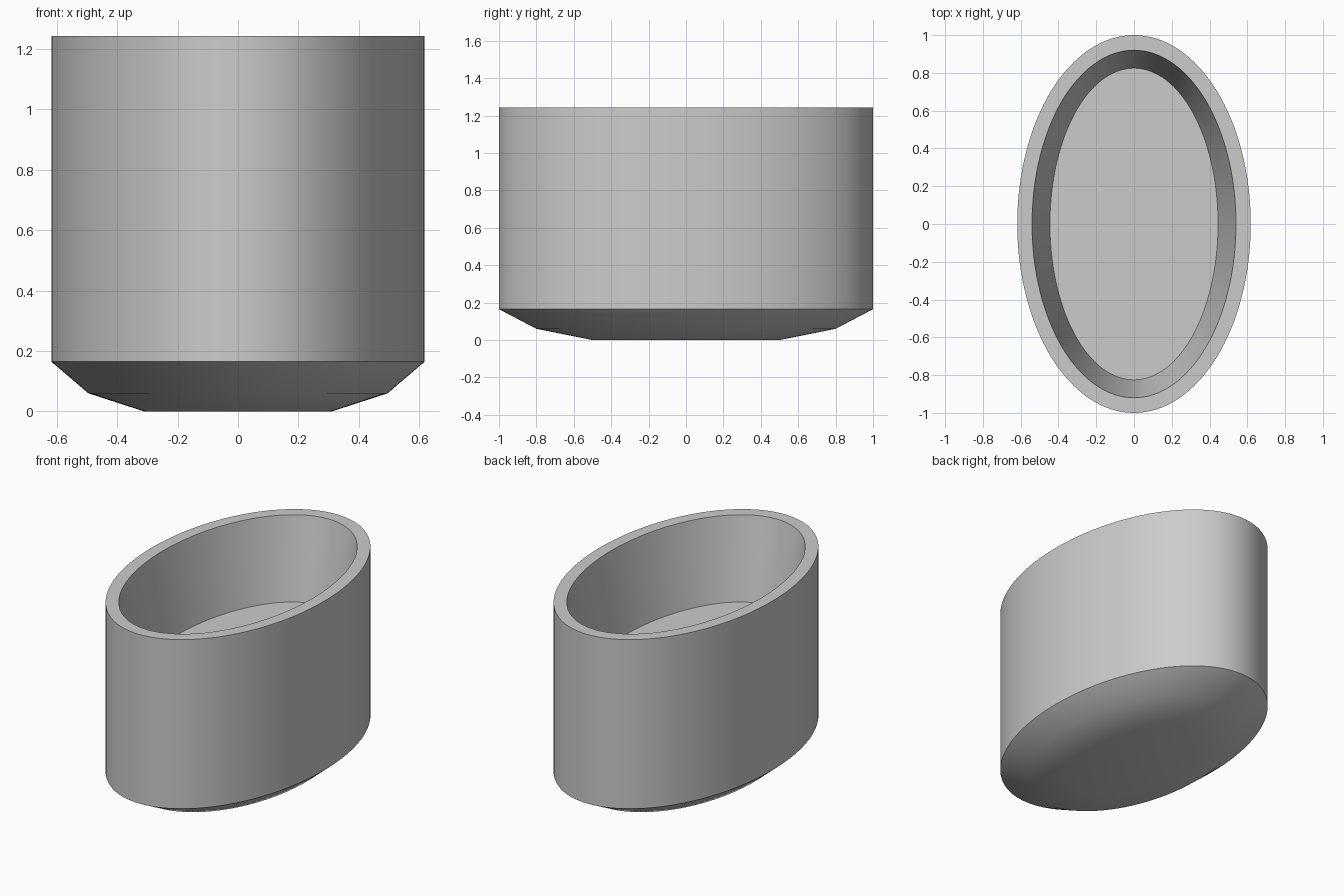
import bpy, bmesh, math

cube = bpy.data.objects.get("Cube")
if cube:
    bpy.data.objects.remove(cube, do_unlink=True)

SEGMENTS = 128

grey = bpy.data.materials.new("plain grey")
grey.use_nodes = True
grey.diffuse_color = (0.6, 0.6, 0.6, 1)
grey.node_tree.nodes["Principled BSDF"].inputs["Base Color"].default_value = (0.6, 0.6, 0.6, 1)


def lofted_ellipses(name, rings, material):
    """Skin a list of (x radius, y radius, z) ellipses and cap both ends."""
    bm = bmesh.new()
    loops = []
    for rx, ry, z in rings:
        angles = [math.tau * i / SEGMENTS for i in range(SEGMENTS)]
        loops.append([bm.verts.new((rx * math.cos(a), ry * math.sin(a), z)) for a in angles])
    for low, high in zip(loops, loops[1:]):
        for i in range(SEGMENTS):
            j = (i + 1) % SEGMENTS
            bm.faces.new((low[i], low[j], high[j], high[i]))
    bm.faces.new(list(reversed(loops[0])))
    bm.faces.new(loops[-1])
    bmesh.ops.recalc_face_normals(bm, faces=bm.faces)
    mesh = bpy.data.meshes.new(name)
    bm.to_mesh(mesh)
    bm.free()
    mesh.materials.append(material)
    obj = bpy.data.objects.new(name, mesh)
    bpy.context.collection.objects.link(obj)
    bpy.ops.object.select_all(action='DESELECT')
    obj.select_set(True)
    bpy.context.view_layer.objects.active = obj
    bpy.ops.object.shade_smooth_by_angle(angle=math.radians(30))
    return obj


# Oval cup: stepped underside, straight outer wall, flat rim, tapered inside, raised floor
lofted_ellipses("oval_cup", [
    (0.31, 0.5, 0),
    (0.495, 0.8, 0.06),
    (0.618, 1.0, 0.165),
    (0.618, 1.0, 1.243),
    (0.54, 0.92, 1.243),
    (0.445, 0.825, 0.73),
], grey)
